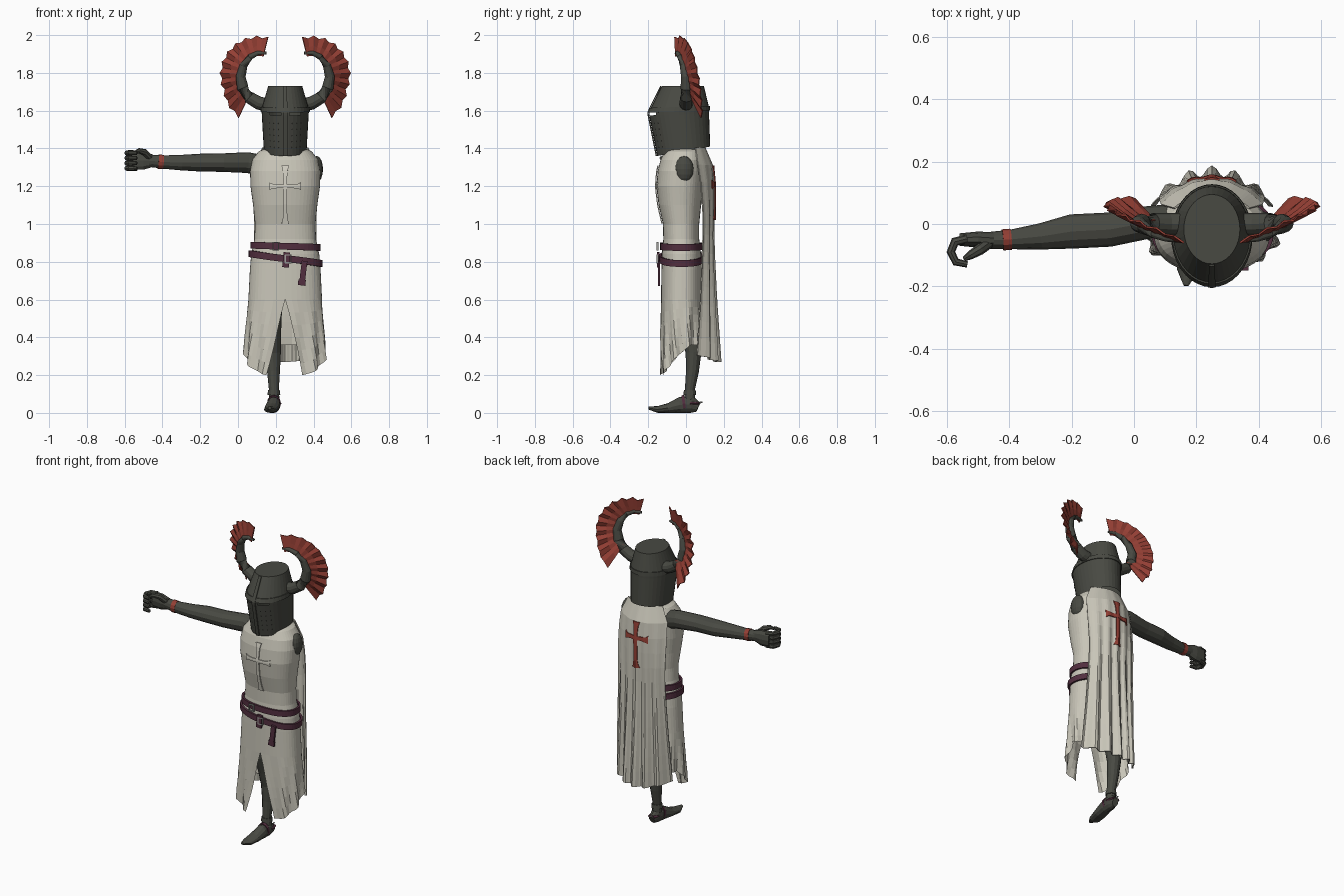
import bpy, bmesh, math
from mathutils import Vector
from math import sin, cos, pi, radians

if "Cube" in bpy.data.objects:
    bpy.data.objects.remove(bpy.data.objects["Cube"])

CX = 0.25  # body axis


def material(name, rgb):
    m = bpy.data.materials.new(name)
    m.use_nodes = True
    m.diffuse_color = (*rgb, 1)
    m.node_tree.nodes["Principled BSDF"].inputs["Base Color"].default_value = (*rgb, 1)
    return m


IRON = material("dark iron", (0.065, 0.067, 0.055))
CLOTH = material("off white cloth", (0.58, 0.56, 0.48))
TRIM = material("pale cloth", (0.64, 0.62, 0.54))
RED = material("faded red", (0.30, 0.05, 0.035))
LEATHER = material("purple leather", (0.085, 0.028, 0.05))
STEEL = material("buckle steel", (0.35, 0.35, 0.33))
HOLE = material("black holes", (0.015, 0.015, 0.013))


def finish(name, bm, mat, thick=0, normals=True):
    bmesh.ops.remove_doubles(bm, verts=bm.verts, dist=0.0004)
    if normals:
        bmesh.ops.recalc_face_normals(bm, faces=bm.faces)
    me = bpy.data.meshes.new(name)
    bm.to_mesh(me)
    bm.free()
    me.materials.append(mat)
    ob = bpy.data.objects.new(name, me)
    bpy.context.scene.collection.objects.link(ob)
    if thick:
        s = ob.modifiers.new("thickness", "SOLIDIFY")
        s.thickness = thick
        s.offset = 0
    return ob


def grid(name, rows, mat, wrap=False, loop=False, caps="", skip=None, thick=0):
    """Skin rows of points; wrap closes each row, loop joins last row to first."""
    bm = bmesh.new()
    vs = [[bm.verts.new(p) for p in r] for r in rows]
    n, m = len(vs), len(vs[0])
    for i in range(n if loop else n - 1):
        for j in range(m if wrap else m - 1):
            if skip and skip(i, j):
                continue
            a, b = vs[i], vs[(i + 1) % n]
            bm.faces.new((a[j], a[(j + 1) % m], b[(j + 1) % m], b[j]))
    if "a" in caps:
        bm.faces.new(vs[0])
    if "b" in caps:
        bm.faces.new(vs[-1])
    return finish(name, bm, mat, thick)


def tube(name, path, mat, sides=10):
    """Path entries: x, y, z, side radius, optional upright radius."""
    pts = [Vector(p[:3]) for p in path]
    rows = []
    for i, p in enumerate(path):
        d = (pts[min(i + 1, len(pts) - 1)] - pts[max(i - 1, 0)]).normalized()
        ref = Vector((0, 1, 0)) if abs(d.z) > 0.8 else Vector((0, 0, 1))
        s = d.cross(ref).normalized()
        u = s.cross(d)
        rows.append([pts[i] + s * p[3] * cos(2 * pi * k / sides) + u * p[-1] * sin(2 * pi * k / sides)
                     for k in range(sides)])
    return grid(name, rows, mat, wrap=True, caps="ab")


def box(name, centre, size, mat, tilt=0):
    bpy.ops.mesh.primitive_cube_add(size=1, location=centre, rotation=(0, tilt, 0))
    ob = bpy.context.object
    ob.name = name
    ob.scale = size
    ob.data.materials.append(mat)


def lookup(table, z):
    """Interpolate rows sorted by falling z."""
    for a, b in zip(table, table[1:]):
        if z >= b[0]:
            t = min(1, max(0, (a[0] - z) / (a[0] - b[0])))
            return [p + (q - p) * t for p, q in zip(a[1:], b[1:])]
    return table[-1][1:]


# Surcoat: height, half width, front y, back y
BODY = [(1.41, .08, -.09, .08), (1.385, .14, -.115, .09), (1.34, .175, -.135, .095),
        (1.28, .186, -.15, .095), (1.2, .184, -.157, .09), (1.1, .17, -.145, .08),
        (1.0, .16, -.122, .07), (.92, .163, -.12, .07), (.84, .18, -.128, .08),
        (.76, .187, -.13, .085), (.6, .195, -.132, .085), (.18, .222, -.135, .085)]
POW = 0.85


def power(v):
    return math.copysign(abs(v) ** POW, v)


def surf(a, z, off=0.0):
    rx, yf, yb = lookup(BODY, z)
    ry = (yb - yf) / 2 + off
    return Vector((CX + (rx + off) * power(sin(a)), (yf + yb) / 2 - ry * power(cos(a)), z))


COLS, SKIRT = 48, 6
rows = [[surf(2 * pi * j / COLS, b[0]) for j in range(COLS + 1)] for b in BODY[:-1]]
for i in range(1, SKIRT + 1):
    f = i / SKIRT
    gap = 0.38 * f  # front slit widens towards the hem
    row = []
    for j in range(COLS + 1):
        a = gap + (2 * pi - 2 * gap) * j / COLS
        hem = 0.19 + 0.17 * min(1, (1 - cos(a)) * 0.75)
        row.append(surf(a, 0.6 + (hem - 0.6) * f, 0.012 * f * sin(11 * a)))
    rows.append(row)
grid("surcoat", rows, CLOTH, caps="a")

# Cape: height, half width, centre y, edge y
CAPE = [(1.405, .12, .10, .05), (1.36, .16, .135, .055), (1.2, .168, .148, .08),
        (1.0, .165, .143, .095), (.9, .165, .14, .09), (.6, .18, .15, .08), (.27, .198, .168, .06)]


def cape_y(u, z):
    w, yc, ye = lookup(CAPE, z)
    return ye + (yc - ye) * (1 - u * u) + 0.015 * (1.4 - z) * cos(17 * u)


rows = []
for i in range(13):
    f = i / 12
    row = []
    for j in range(33):
        u = j / 16 - 1
        z = 1.405 + (0.27 + 0.04 * u * u - 1.405) * f
        row.append((CX + lookup(CAPE, z)[0] * u, cape_y(u, z), z))
    rows.append(row)
grid("cape", rows, CLOTH, thick=0.006)


# Crosses with flared ends, laid on the cloth
def cross(name, depth, mat, zlow, zmid, ztop, half, wide):
    def bar(lo, hi, place, part):
        mid, span = (lo + hi) / 2, (hi - lo) / 2
        strip = []
        for k in range(13):
            t = lo + (hi - lo) * k / 12
            w = wide * (1 + 1.0 * abs((t - mid) / span) ** 6)
            strip.append([Vector(place(t, w * s)) for s in (-1, 0, 1)])
        for r in strip:
            for p in r:
                p.y = depth(p.x, p.z)
        grid(name + part, strip, mat, thick=0.006)
    bar(zlow, ztop, lambda t, w: (CX + w, 0, t), "_upright")
    bar(-half, half, lambda t, w: (CX + t, 0, zmid + w), "_arms")


def chest_y(x, z):
    s = min(1, abs(x - CX) / lookup(BODY, z)[0]) ** (1 / POW)
    return surf(math.asin(s), z).y - 0.005


cross("chest_cross", chest_y, TRIM, 1.0, 1.2, 1.31, .083, .010)
cross("cape_cross", lambda x, z: cape_y((x - CX) / lookup(CAPE, z)[0], z) + 0.006,
      RED, 1.02, 1.21, 1.31, .078, .012)


# Belts
def belt(name, z0, tilt):
    rows = []
    for dz, off in ((-.018, .002), (-.018, .014), (.018, .014), (.018, .002)):
        row = []
        for j in range(COLS):
            a = 2 * pi * j / COLS
            p = surf(a, z0 + tilt * sin(a), off)
            row.append(p + Vector((0, 0, dz)))
        rows.append(row)
    grid(name, rows, LEATHER, wrap=True, loop=True)


belt("upper_belt", .882, -.006)
belt("lower_belt", .817, -.026)
box("belt_loop", (.255, -.147, .81), (.035, .014, .08), LEATHER, 0.1)
box("belt_tongue", (.345, -.143, .74), (.03, .012, .13), LEATHER, 0.12)
box("belt_tongue_tip", (.338, -.143, .69), (.04, .012, .03), LEATHER, 0.12)
for x, z in ((.2, .882), (.265, .815)):
    for s in (-1, 1):
        box("buckle_bar", (x, -.15, z + s * .02), (.034, .01, .006), STEEL)
        box("buckle_side", (x + s * .015, -.15, z), (.006, .01, .044), STEEL)

# Great helm: front z, back z, half width, front y, back y
HELM = [(1.36, 1.41, .113, -.152, .128), (1.575, 1.585, .124, -.195, .122),
        (1.59, 1.60, .125, -.197, .122), (1.615, 1.625, .122, -.186, .12), (1.73, 1.73, .09, -.128, .095)]


def helm_point(a, ring, off=0.0):
    zf, zb, rx, yf, yb = ring
    c = cos(a)
    ry = (yb - yf) / 2 + off
    return Vector((CX + (rx + off) * sin(a), (yf + yb) / 2 - ry * c, (zf + zb) / 2 + (zf - zb) / 2 * c))


HC = 36
grid("helmet", [[helm_point(2 * pi * j / HC, r) for j in range(HC)] for r in HELM], IRON, wrap=True,
     caps="b", skip=lambda i, j: i == 1 and min(j, HC - 1 - j) in (1, 2, 3))
mix = lambda t: [p + (q - p) * t for p, q in zip(HELM[0], HELM[1])]
grid("helmet_brow", [[helm_point(2 * pi * j / HC, r, o) for j in range(HC)]
                     for r, o in ((HELM[2], .001), (HELM[2], .006), (HELM[3], .006), (HELM[3], .001))],
     IRON, wrap=True, loop=True)
grid("helmet_ridge", [[helm_point(s * 0.09, r, .005) for s in (-1, 0, 1)] for r in HELM], IRON, thick=.006)
for side in (-1, 1):
    for i in range(5):
        for j in range(3):
            a, t = side * (0.3 + 0.22 * j), 0.2 + 0.15 * i
            corners = [helm_point(a + da, mix(t + dt), .002)
                       for da, dt in ((-.035, 0), (0, -.025), (.035, 0), (0, .025))]
            grid("breath_hole", [corners[:2], [corners[3], corners[2]]], HOLE)

# Horns with scalloped crests
HORN = [(.09, 0, 1.63, .036), (.14, .0, 1.64, .035), (.19, .002, 1.67, .033), (.225, .002, 1.72, .031),
        (.236, 0, 1.78, .026), (.22, -.012, 1.84, .021), (.185, -.03, 1.885, .016),
        (.145, -.045, 1.905, .012), (.1, -.053, 1.905, .007)]
for side, label in ((-1, "right"), (1, "left")):
    tube(label + "_horn", [(CX + side * x, y, z, r) for x, y, z, r in HORN], IRON, 12)
    rows, steps = [], 20
    for i in range(steps + 1):
        k = i / steps
        a = radians(-65 + 169 * k)
        odd = i % 2
        rim = 0.207 + 0.045 * max(0, 1 - 4 * k) - 0.014 * odd
        row = []
        for f in (0, 0.5, 1):
            r = 0.1 + (rim - 0.1) * f
            y = (0.01 - 0.065 * k * k) * (1 - f) + (0.08 - 0.14 * k * k) * f + 0.008 * odd * f
            row.append((CX + side * (0.14 + r * cos(a)), y, 1.79 + r * sin(a)))
        rows.append(row)
    grid(label + "_crest", rows, RED, thick=0.006)

# Outstretched arm
tube("right_arm", [(.13, .01, 1.31, .055), (.05, .006, 1.325, .052, .055), (-.08, -.018, 1.325, .055, .049),
                   (-.2, -.024, 1.325, .055, .047), (-.3, -.04, 1.325, .042, .041),
                   (-.4, -.05, 1.328, .031, .035), (-.47, -.053, 1.335, .027, .032)], IRON, 12)
tube("wrist_band", [(-.395, -.049, 1.328, .034, .038), (-.422, -.051, 1.33, .034, .038)], RED, 12)
tube("right_palm", [(-.45, -.053, 1.335, .026, .034), (-.5, -.05, 1.335, .026, .05),
                    (-.56, -.05, 1.335, .02, .05)], IRON, 10)
for i in range(4):
    z = 1.295 + 0.027 * i
    tube("right_finger", [(-.535, -.047, z, .014), (-.575, -.057, z, .015), (-.588, -.09, z, .014),
                          (-.572, -.122, z, .013), (-.535, -.13, z, .01)], IRON, 8)
tube("right_thumb", [(-.465, -.06, 1.35, .018), (-.495, -.082, 1.38, .018), (-.525, -.1, 1.388, .014),
                     (-.545, -.112, 1.38, .008)], IRON, 8)

# Bare socket on the other shoulder
bpy.ops.mesh.primitive_uv_sphere_add(segments=16, ring_count=8, location=(.417, -.01, 1.29))
socket = bpy.context.object
socket.name = "left_shoulder_socket"
socket.scale = (.033, .05, .07)
socket.data.materials.append(IRON)

# Leg, foot, straps and spur
tube("right_leg", [(.165, -.01, .82, .08), (.172, 0, .52, .06), (.182, .02, .42, .046), (.185, .04, .32, .042),
                   (.188, .034, .22, .034), (.19, .02, .12, .026), (.192, .02, .04, .03)], IRON, 12)
tube("ankle_cuff", [(.19, .02, .12, .031), (.19, .02, .095, .034)], IRON, 12)
tube("right_foot", [(.195, .065, .03, .02, .026), (.193, .03, .046, .032, .046), (.188, -.03, .042, .036, .042),
                    (.18, -.09, .026, .04, .026), (.172, -.15, .018, .034, .018),
                    (.167, -.198, .026, .008, .008)], IRON, 12)
tube("instep_strap", [(.19, -.018, .048, .037, .044), (.19, -.004, .05, .037, .046)], LEATHER, 12)
tube("heel_strap", [(.195, .02, .05, .036, .014), (.195, .07, .05, .026, .009)], LEATHER, 10)
tube("spur", [(.195, .06, .05, .007), (.195, .088, .058, .004)], STEEL, 6)
